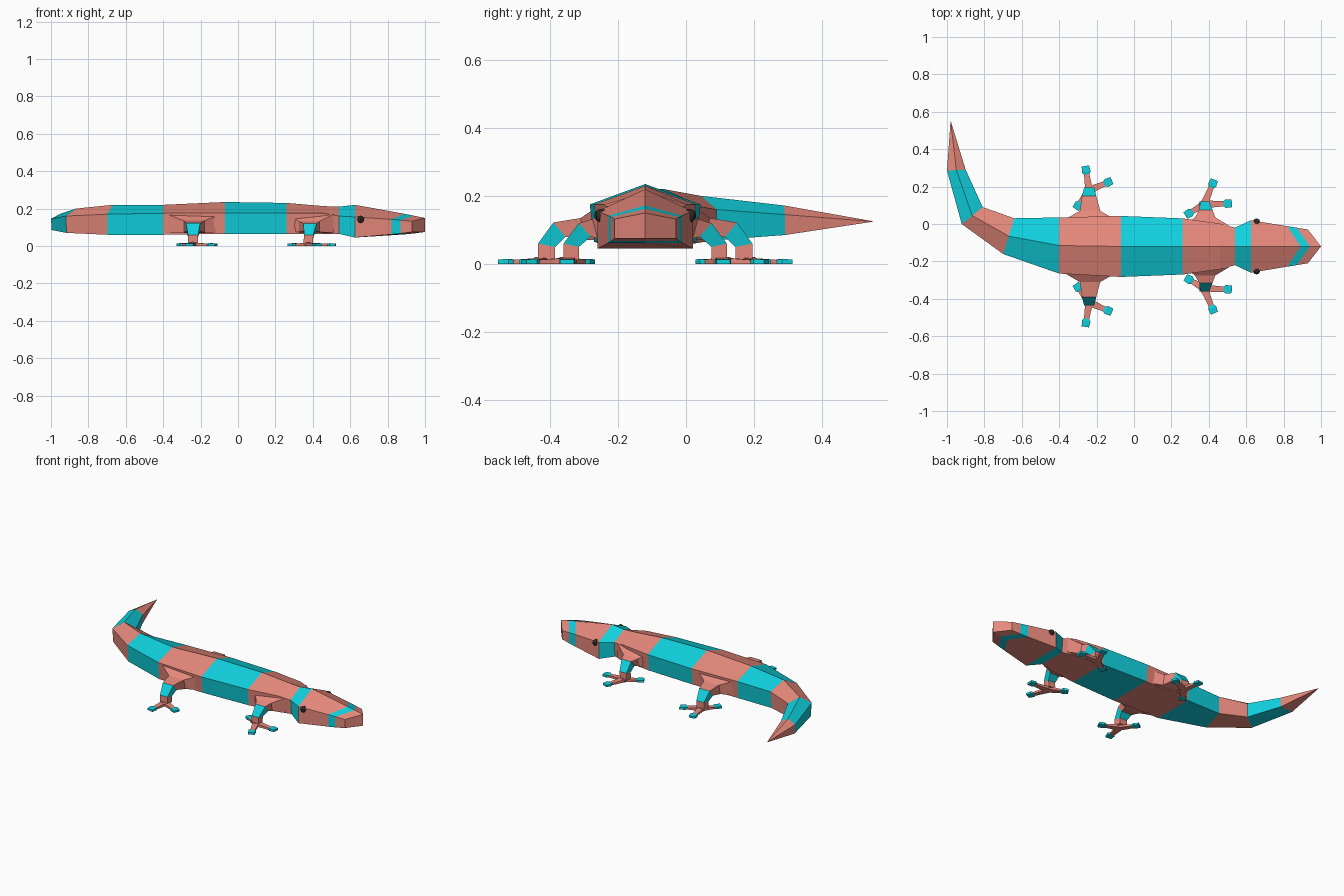
import bpy, bmesh
from math import cos, sin, radians, hypot, atan2
from mathutils import Vector

if "Cube" in bpy.data.objects:
    bpy.data.objects.remove(bpy.data.objects["Cube"])

MID = -0.12  # y of the body's centre line


def material(name, rgb):
    m = bpy.data.materials.new(name)
    m.diffuse_color = (*rgb, 1)
    m.use_nodes = True
    m.node_tree.nodes["Principled BSDF"].inputs["Base Color"].default_value = m.diffuse_color
    return m


MATS = [material("coral", (0.80, 0.25, 0.20)), material("cyan", (0.005, 0.64, 0.73))]
DARK = material("eye_dark", (0.03, 0.025, 0.025))


def loft(bm, rings, bands):
    """Skin a list of closed rings; bands gives the colour of each segment."""
    vr = [[bm.verts.new(p) for p in r] for r in rings]
    n = len(vr[0])
    for a, b, c in zip(vr, vr[1:], bands):
        for i in range(n):
            j = (i + 1) % n
            bm.faces.new((a[i], a[j], b[j], b[i])).material_index = c
    for r, c in ((vr[0], bands[0]), (vr[-1], bands[-1])):
        quads = [r] if n == 4 else [[r[0], r[1], r[2], r[3]], [r[0], r[3], r[4], r[5]]]
        for q in quads:
            bm.faces.new(q).material_index = c


def finish(bm, name, mirror=False):
    bmesh.ops.remove_doubles(bm, verts=bm.verts, dist=0.0005)
    bmesh.ops.recalc_face_normals(bm, faces=bm.faces)
    me = bpy.data.meshes.new(name)
    bm.to_mesh(me)
    bm.free()
    for m in MATS:
        me.materials.append(m)
    ob = bpy.data.objects.new(name, me)
    bpy.context.collection.objects.link(ob)
    if mirror:
        ob.location.y = MID
        mod = ob.modifiers.new("mirror", 'MIRROR')
        mod.use_axis = (False, True, False)
    return ob


def section(x, y, hw, zt, zm, zb, turn=0, sweep=0, low=0.92):
    """Six-point body section: ridge, shoulder, lower edge, belly, and back up."""
    t = radians(turn)
    c, s = cos(t), sin(t)
    pts = [(0, 0, zt), (-sweep, hw, zm), (-sweep, hw * low, zb),
           (0, 0, zb), (-sweep, -hw * low, zb), (-sweep, -hw, zm)]
    return [Vector((x + u * c - v * s, y + u * s + v * c, z)) for u, v, z in pts]


# Body, tail and head in one banded skin
body = [
    section(-0.98, 0.548, 0.001, 0.126, 0.125, 0.124, -90),
    section(-0.95, 0.288, 0.05, 0.172, 0.145, 0.085, -87),
    section(-0.865, 0.045, 0.072, 0.20, 0.16, 0.07, -51),
    section(-0.67, -0.065, 0.10, 0.22, 0.17, 0.06, -17),
    section(-0.40, -0.115, 0.15, 0.22, 0.175, 0.06),
    section(-0.07, MID, 0.163, 0.235, 0.175, 0.065),
    section(0.26, MID, 0.15, 0.23, 0.175, 0.065),
    section(0.46, MID, 0.122, 0.213, 0.175, 0.065),
    section(0.54, MID, 0.10, 0.21, 0.16, 0.065),
    section(0.625, MID, 0.14, 0.22, 0.155, 0.045, low=1),
    section(0.89, MID, 0.108, 0.172, 0.142, 0.062, sweep=0.07, low=1),
    section(0.94, MID, 0.10, 0.162, 0.138, 0.067, sweep=0.07, low=1),
    section(1.0, MID, 0.09, 0.15, 0.132, 0.075, sweep=0.07, low=1),
]
bm = bmesh.new()
loft(bm, body, [0, 1, 0, 1, 0, 1, 0, 0, 1, 0, 1, 0])
finish(bm, "body")


def toe(bm, start, tip):
    """Flat toe with a wider coloured pad at its end."""
    a, t = Vector(start), Vector(tip)
    d = (t - a).normalized()
    side = Vector((-d.y, d.x))
    length = (t - a).length
    rings = []
    for dist, w, h in ((-0.015, 0.022, 0.02), (length - 0.045, 0.014, 0.012),
                       (length - 0.032, 0.023, 0.015), (length, 0.02, 0.013)):
        p = a + d * dist
        l, r = p + side * w, p - side * w
        rings.append([(l.x, l.y, 0), (r.x, r.y, 0), (r.x, r.y, h), (l.x, l.y, h)])
    loft(bm, rings, [0, 1, 1])


def leg(name, path, ankle, tips):
    """path rows: x, half width, outer y and z, inner y and z."""
    bm = bmesh.new()
    rings = [[(x - h, yo, zo), (x + h, yo, zo), (x + h, yi, zi), (x - h, yi, zi)]
             for x, h, yo, zo, yi, zi in path]
    loft(bm, rings, [0, 0, 1, 0])
    for tip in tips:
        toe(bm, ankle, tip)
    finish(bm, name, mirror=True)


# Legs, mirrored across the body
leg("hind_legs",
    [(-0.235, 0.15, 0.135, 0.172, 0.135, 0.07), (-0.235, 0.055, 0.19, 0.135, 0.175, 0.07),
     (-0.24, 0.038, 0.27, 0.122, 0.235, 0.08), (-0.24, 0.027, 0.315, 0.06, 0.265, 0.05),
     (-0.24, 0.027, 0.315, 0.012, 0.265, 0.012)],
    (-0.24, 0.30), [(-0.26, 0.43), (-0.118, 0.352), (-0.312, 0.20)])
leg("front_legs",
    [(0.39, 0.12, 0.11, 0.17, 0.11, 0.07), (0.38, 0.055, 0.155, 0.132, 0.14, 0.075),
     (0.385, 0.035, 0.195, 0.12, 0.16, 0.08), (0.378, 0.025, 0.24, 0.06, 0.195, 0.05),
     (0.375, 0.025, 0.24, 0.012, 0.195, 0.012)],
    (0.375, 0.225), [(0.43, 0.357), (0.523, 0.23), (0.275, 0.165)])

# Eyes
bm = bmesh.new()
bmesh.ops.create_uvsphere(bm, u_segments=8, v_segments=6, radius=0.02)
bmesh.ops.translate(bm, verts=bm.verts, vec=(0.655, 0.13, 0.142))
eyes = finish(bm, "eyes", mirror=True)
eyes.data.materials.clear()
eyes.data.materials.append(DARK)
